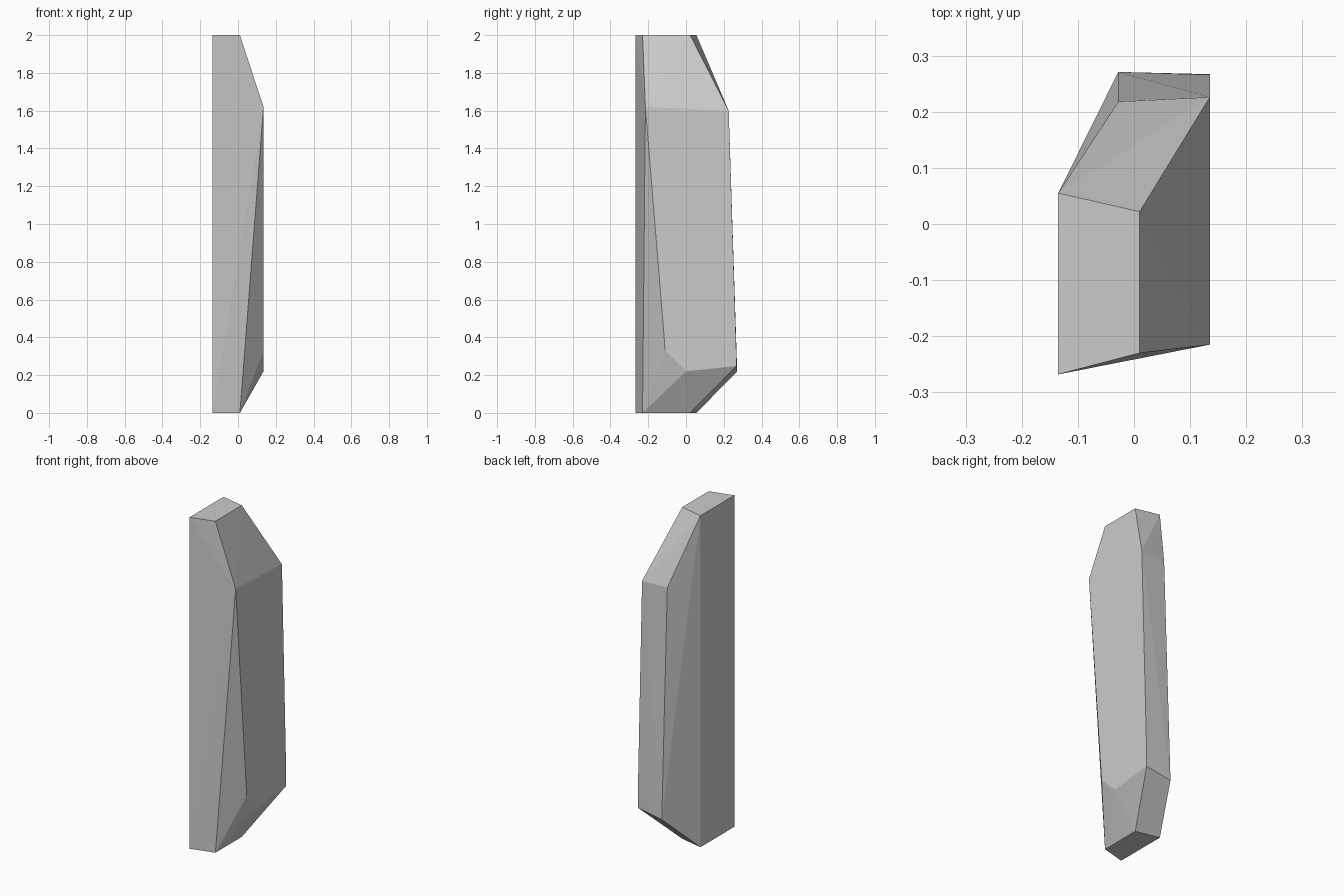
import bpy, bmesh

if "Cube" in bpy.data.objects:
    bpy.data.objects.remove(bpy.data.objects["Cube"])

# End cap profile, shared by the top and the base
cap = [(-0.135, -0.268), (0.01, -0.23), (0.01, 0.022), (-0.135, 0.055)]
points = [(x, y, z) for z in (0.0, 2.0) for x, y in cap]

# Flat right side outline (y, z) with clipped corners
side = [(-0.215, 1.62), (0.226, 1.60), (0.266, 0.34), (0.267, 0.248),
        (0.0, 0.22), (-0.11, 0.33)]
points += [(0.135, y, z) for y, z in side]

# Back left ridge
points += [(-0.028, 0.218, 1.60), (-0.028, 0.271, 0.22)]

# Faceted slab: convex skin over the corners
bm = bmesh.new()
for p in points:
    bm.verts.new(p)
bmesh.ops.convex_hull(bm, input=bm.verts[:])
bmesh.ops.dissolve_limit(bm, angle_limit=0.005, verts=bm.verts[:], edges=bm.edges[:])
bmesh.ops.recalc_face_normals(bm, faces=bm.faces[:])
mesh = bpy.data.meshes.new("stone_slab")
bm.to_mesh(mesh)
bm.free()
slab = bpy.data.objects.new("stone_slab", mesh)
bpy.context.collection.objects.link(slab)
